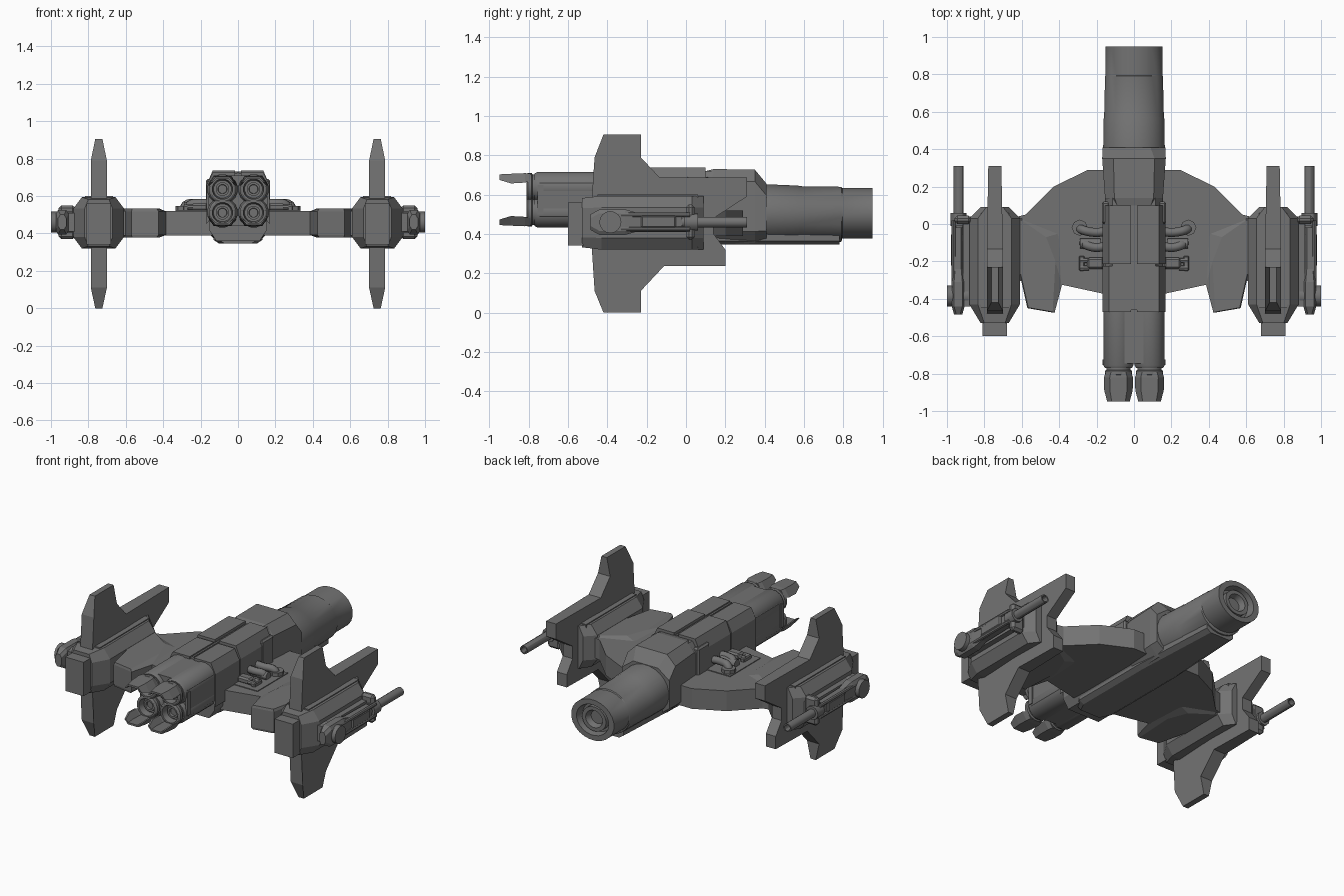
import bpy, bmesh, math
from mathutils import Vector

if "Cube" in bpy.data.objects:
    bpy.data.objects.remove(bpy.data.objects["Cube"])

grey = bpy.data.materials.new("dark_grey")
grey.diffuse_color = (.17, .17, .17, 1)
grey.use_nodes = True
grey.node_tree.nodes["Principled BSDF"].inputs["Base Color"].default_value = grey.diffuse_color


def finish(name, bm, mirror=False, bevel=0, smooth=False):
    bmesh.ops.recalc_face_normals(bm, faces=bm.faces)
    me = bpy.data.meshes.new(name)
    bm.to_mesh(me)
    bm.free()
    me.materials.append(grey)
    ob = bpy.data.objects.new(name, me)
    bpy.context.collection.objects.link(ob)
    if bevel:
        m = ob.modifiers.new("Bevel", 'BEVEL')
        m.width, m.segments = bevel, 1
    if mirror:
        ob.modifiers.new("Mirror", 'MIRROR')
    if smooth:
        bpy.ops.object.select_all(action='DESELECT')
        bpy.context.view_layer.objects.active = ob
        ob.select_set(True)
        bpy.ops.object.shade_smooth_by_angle(angle=math.radians(30))
    return ob


def loft(name, rings, cap=True, **kw):
    bm = bmesh.new()
    vs = [[bm.verts.new(p) for p in r] for r in rings]
    n = len(vs[0])
    for a, b in zip(vs, vs[1:]):
        for i in range(n):
            bm.faces.new((a[i], a[(i + 1) % n], b[(i + 1) % n], b[i]))
    if cap:
        bm.faces.new(vs[0])
        bm.faces.new(vs[-1])
    return finish(name, bm, **kw)


def octa(y, cx, cz, hx, hz, cut_x, cut_z):
    a, b = hx - cut_x, hz - cut_z
    pts = [(hx, -b), (hx, b), (a, hz), (-a, hz), (-hx, b), (-hx, -b), (-a, -hz), (a, -hz)]
    return [(cx + x, y, cz + z) for x, z in pts]


def oval(y, cx, cz, rx, rz, n=24):
    return [(cx + rx * math.cos(2 * math.pi * (i + .5) / n), y,
             cz + rz * math.sin(2 * math.pi * (i + .5) / n)) for i in range(n)]


def plan(name, pts, z0, z1, **kw):
    return loft(name, [[(x, y, z0) for x, y in pts], [(x, y, z1) for x, y in pts]], **kw)


def box(name, x, y, z, **kw):
    return plan(name, [(x[0], y[0]), (x[1], y[0]), (x[1], y[1]), (x[0], y[1])], z[0], z[1], **kw)


def rod(name, a, b, r, n=12, **kw):
    a, b = Vector(a), Vector(b)
    q = (b - a).to_track_quat('Z', 'Y')
    circ = [q @ Vector((r * math.cos(2 * math.pi * i / n), r * math.sin(2 * math.pi * i / n), 0)) for i in range(n)]
    return loft(name, [[a + c for c in circ], [b + c for c in circ]], smooth=True, **kw)


def pipe(name, pts, r):
    for s in (1, -1):
        cu = bpy.data.curves.new(name, 'CURVE')
        cu.dimensions, cu.bevel_depth, cu.bevel_resolution = '3D', r, 2
        cu.resolution_u, cu.use_fill_caps = 5, True
        cu.materials.append(grey)
        sp = cu.splines.new('BEZIER')
        sp.bezier_points.add(len(pts) - 1)
        for bp, p in zip(sp.bezier_points, pts):
            bp.co = (s * p[0], p[1], p[2])
            bp.handle_left_type = bp.handle_right_type = 'AUTO'
        bpy.context.collection.objects.link(bpy.data.objects.new(name, cu))


# central fuselage with split armour panels on its back
loft("fuselage", [octa(y, 0, .54, .155, .18, .04, .06) for y in (-.46, .14)])
for i, (y0, y1, top) in enumerate([(-.47, -.225, .725), (-.215, .1, .737)]):
    loft("back_panel_%d" % i, [[(.015, y, .66), (.168, y, .45), (.168, y, .66), (.135, y, top), (.015, y, top)]
                               for y in (y0, y1)], mirror=True)
box("spine_rail", (-.006, .006), (-.46, .1), (.68, .725))

# shoulder collar and slope down to the barrel
loft("collar", [octa(.1, 0, .535, .14, .185, .05, .06), octa(.14, 0, .54, .155, .19, .05, .06),
                octa(.35, 0, .54, .17, .187, .06, .06), octa(.41, 0, .505, .168, .15, .08, .06)])
box("collar_rib", (.13, .172), (.0, .12), (.45, .69), bevel=.01, mirror=True)

# large rear barrel with a stepped, hollow mouth
loft("rear_barrel", [oval(.36, 0, .503, .167, .153), oval(.57, 0, .5, .163, .147), oval(.575, 0, .5, .161, .144),
                     oval(.79, 0, .5, .156, .141), oval(.795, 0, .505, .153, .13), oval(.95, 0, .505, .153, .13),
                     oval(.95, 0, .505, .115, .098), oval(.9, 0, .505, .105, .09)], smooth=True)
loft("barrel_inner_ring", [oval(.89, 0, .505, .085, .078), oval(.935, 0, .505, .085, .078),
                           oval(.935, 0, .505, .06, .055), oval(.9, 0, .505, .045, .042)], smooth=True)
loft("keel", [octa(y, 0, .385, w, .04, .03, .02) for y, w in ((-.4, .1), (-.34, .13), (.2, .13), (.78, .1))])

# four front thrusters, each with ring, hollow nozzle and outer petal
for row, z, up in (("upper", .637, 1), ("lower", .511, -1)):
    loft(row + "_thruster", [oval(y, .083, z, r, r - .002, 16)
                             for y, r in ((-.4, .082), (-.755, .082), (-.77, .074))], smooth=True, mirror=True)
    loft(row + "_thruster_ring", [oval(y, .083, z, r, r, 16) for y, r in
                                  ((-.76, .066), (-.78, .066), (-.785, .074), (-.805, .074), (-.812, .064),
                                   (-.812, .055), (-.72, .04))], smooth=True, mirror=True)
    loft(row + "_nozzle_core", [oval(y, .083, z, r, r, 12) for y, r in
                                ((-.7, .037), (-.785, .037), (-.785, .025), (-.74, .02))], mirror=True)
    rings = []
    for y, w, r, lo in ((-.79, .066, .07, .032), (-.82, .078, .072, .024), (-.89, .076, .069, .02), (-.95, .06, .066, .038)):
        out = [(w, lo), (w * .6, r), (-w * .6, r), (-w, lo)]
        inn = [(-w + .01, lo), (-w * .55, r - .012), (w * .55, r - .012), (w - .01, lo)]
        rings.append([(.083 + x, y, z + up * h) for x, h in out + inn])
    loft(row + "_petal", rings, mirror=True)
loft("thruster_housing", [octa(y, 0, .574, .162, .135, .05, .05) for y in (-.745, -.4)])
box("thruster_clamp", (.155, .168), (-.755, -.725), (.5, .65), mirror=True)

# wings, outer flaps and service panel
plan("wing", [(.1, .29), (.245, .29), (.43, .2), (.58, .05), (.66, .03), (.66, -.3), (.385, -.325), (.14, -.378)],
     .39, .52, mirror=True)
flap = [(.4, -.05), (.385, -.325), (.425, -.475), (.57, -.45), (.61, -.27), (.66, -.26), (.66, .03), (.6, .03)]
inner = [(.47, -.07), (.42, -.2), (.435, -.47), (.565, -.447), (.605, -.27), (.66, -.26), (.66, .025), (.6, .02)]
loft("wing_flap", [[(x, y, z) for x, y in p] for p, z in
                   ((inner, .378), (flap, .392), (flap, .518), (inner, .533))], mirror=True)
box("service_panel", (.15, .335), (-.28, .03), (.5, .525), mirror=True)

# exposed plumbing on the service panels
for i, y in enumerate((-.02, -.1)):
    x = .29 - .02 * i
    pipe("service_pipe", [(.15, y - .02, .56), (.21, y - .025, .56), (x - .01, y - .01, .55), (x, y, .51)], .024)
rod("service_tank", (.29, -.02, .52), (.29, -.02, .548), .043, 8, mirror=True)
rod("service_cylinder", (.18, -.105, .54), (.29, -.105, .54), .027, mirror=True)
box("pump_block", (.16, .25), (-.24, -.18), (.52, .56), bevel=.01, mirror=True)
for y in (-.235, -.195):
    rod("pump_rod", (.24, y, .54), (.29, y, .54), .014, 8, mirror=True)
box("pump_end", (.265, .295), (-.25, -.17), (.52, .55), bevel=.006, mirror=True)

# wingtip pods
loft("pod", [octa(-.53, .745, .457, .075, .125, .02, .05), octa(-.43, .745, .457, .135, .137, .045, .06),
             octa(.03, .745, .457, .135, .137, .045, .06), octa(.09, .745, .457, .075, .137, .03, .06)], mirror=True)
box("pod_front_block", (.68, .81), (-.6, -.5), (.342, .56), mirror=True)

# tall tail fins with forward prongs, thinned toward the tips
fin = [(-.48, .57), (-.465, .79), (-.42, .905), (-.23, .905), (-.23, .79), (-.135, .688), (.31, .688),
       (.31, .59), (.14, .48), (.14, .4), (.2, .32), (.2, .238), (-.11, .238), (-.23, .11), (-.23, 0), (-.42, 0),
       (-.465, .11), (-.48, .34)]


def fin_half(y, z):
    return .019 if abs(z - .455) > .4 else .035 if y > .1 else .043


loft("tail_fin", [[(.744 + s * fin_half(y, z), y, z) for y, z in fin] for s in (-1, 1)], mirror=True)
for s in (-1, 1):
    box("fin_root_rail", sorted((.744 + s * .04, .744 + s * .075)), (-.45, .06), (.33, .6), mirror=True)

# side guns
box("gun_mount", (.86, .915), (-.44, .04), (.41, .51), mirror=True)
loft("gun_body", [octa(y, .94, .46, w, h, .012, .02) for y, w, h in
                  ((-.485, .022, .04), (-.44, .034, .065), (-.31, .034, .065), (-.24, .028, .045), (-.02, .028, .04))], mirror=True)
rod("gun_pivot", (.885, -.385, .46), (1, -.385, .46), .056, 16, mirror=True)
box("gun_receiver", (.915, .978), (-.23, -.05), (.43, .495), bevel=.008, mirror=True)
box("gun_bracket", (.87, .96), (.0, .045), (.37, .55), bevel=.015, mirror=True)
rod("gun_collar", (.938, -.01, .46), (.938, .06, .46), .043, 12, mirror=True)
for z in (.425, .497):
    rod("gun_feed_rod", (.965, -.33, z), (.965, .02, z), .012, 8, mirror=True)
loft("gun_barrel", [oval(y, .938, .46, r, r, 12) for y, r in
                    ((-.05, .027), (.31, .027), (.31, .019), (.2, .019))], smooth=True, mirror=True)
